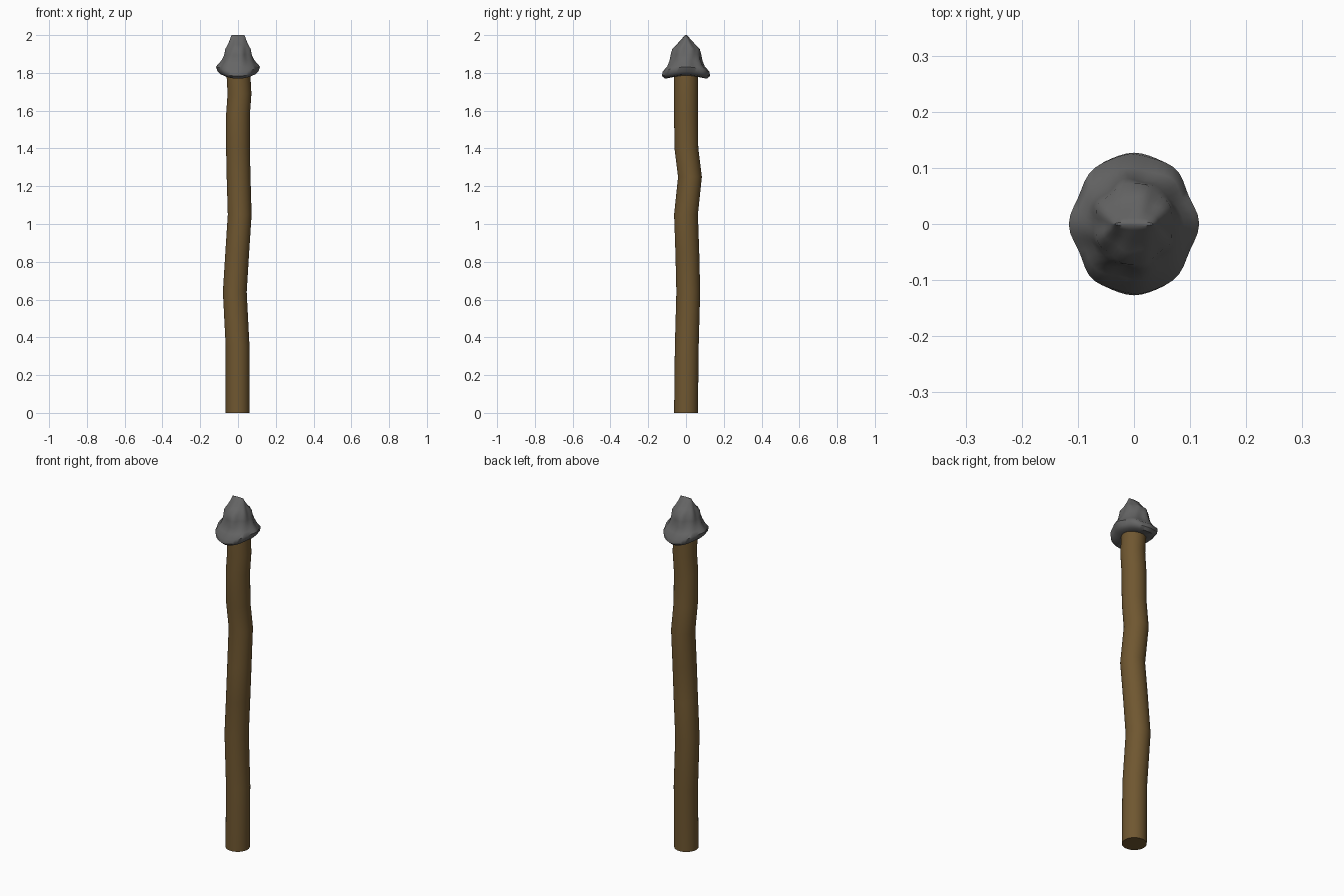
import bpy, bmesh, math

if "Cube" in bpy.data.objects:
    bpy.data.objects.remove(bpy.data.objects["Cube"])


def loft(name, rings, color, angle):
    """Skin a list of equal-length point rings and cap both ends."""
    bm = bmesh.new()
    loops = [[bm.verts.new(p) for p in ring] for ring in rings]
    n = len(loops[0])
    for a, b in zip(loops, loops[1:]):
        for i in range(n):
            j = (i + 1) % n
            bm.faces.new((a[i], a[j], b[j], b[i]))
    bm.faces.new(loops[0][::-1])
    bm.faces.new(loops[-1])
    bmesh.ops.recalc_face_normals(bm, faces=bm.faces)
    me = bpy.data.meshes.new(name)
    bm.to_mesh(me)
    bm.free()
    ob = bpy.data.objects.new(name, me)
    bpy.context.collection.objects.link(ob)
    mat = bpy.data.materials.new(name + "_colour")
    mat.diffuse_color = color
    mat.use_nodes = True
    mat.node_tree.nodes["Principled BSDF"].inputs["Base Color"].default_value = mat.diffuse_color
    me.materials.append(mat)
    bpy.ops.object.select_all(action='DESELECT')
    ob.select_set(True)
    bpy.context.view_layer.objects.active = ob
    bpy.ops.object.shade_smooth_by_angle(angle=math.radians(angle))
    return ob


# Crooked wooden shaft: z, centre x, centre y
path = [(0, -.002, 0), (.35, -.002, .004), (.64, -.017, .012), (.85, -.004, .007),
        (1.05, .009, 0), (1.25, .003, .021), (1.4, 0, .002), (1.58, 0, 0),
        (1.69, .008, 0), (1.83, 0, 0)]
SIDES = 32
shaft = []
for z, cx, cy in path:
    shaft.append([(cx + .063 * math.cos(t), cy + .063 * math.sin(t), z)
                  for t in (2 * math.pi * i / SIDES for i in range(SIDES))])
loft("shaft", shaft, (.16, .095, .03, 1), 40)

# Chipped stone head: z, half width x, half width y, bump size, bump phase, flare droop
levels = [(1.782, .058, .060, 0, 0, .003),
          (1.780, .090, .112, .02, 0, .011),
          (1.795, .106, .129, .03, 0, .012),
          (1.819, .114, .127, .04, .2, .012),
          (1.838, .106, .102, .05, .5, .006),
          (1.865, .089, .087, .06, 1.2, 0),
          (1.895, .077, .081, .06, 2.2, 0),
          (1.928, .070, .075, .07, 3.1, 0),
          (1.950, .057, .050, .07, 3.8, 0),
          (1.975, .045, .027, .04, 4.5, 0),
          (1.993, .037, .011, 0, 0, 0),
          (2.000, .034, .004, 0, 0, 0)]
N = 48
head = []
for z, rx, ry, bump, phase, droop in levels:
    ring = []
    for i in range(N):
        t = 2 * math.pi * i / N
        k = 1 + bump * (math.cos(6 * t + phase) * .5 + math.cos(8 * t - phase) * .5 - .5)
        # lower the front and back flares, lift the sides
        ring.append((rx * k * math.cos(t), ry * k * math.sin(t),
                     z + droop * math.cos(2 * t)))
    head.append(ring)
loft("stone_head", head, (.13, .13, .13, 1), 50)
